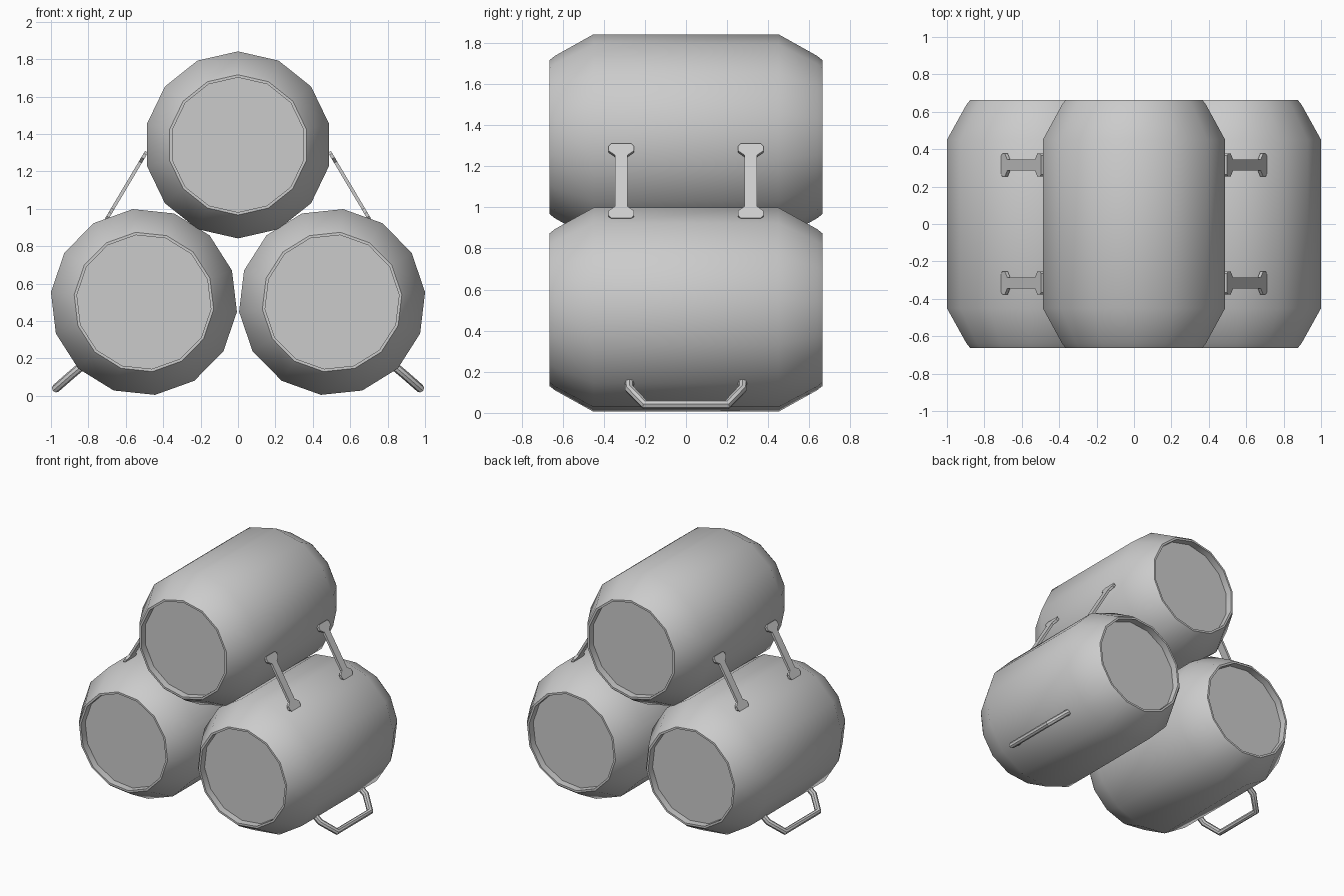
import bpy, bmesh, math
from mathutils import Vector, Matrix

if "Cube" in bpy.data.objects:
    bpy.data.objects.remove(bpy.data.objects["Cube"])

grey = bpy.data.materials.new("plain grey")
grey.use_nodes = True
grey.diffuse_color = (0.6, 0.6, 0.6, 1)
grey.node_tree.nodes["Principled BSDF"].inputs["Base Color"].default_value = (0.6, 0.6, 0.6, 1)


def finish(obj, angle):
    obj.data.materials.append(grey)
    bpy.ops.object.select_all(action='DESELECT')
    obj.select_set(True)
    bpy.context.view_layer.objects.active = obj
    bpy.ops.object.shade_smooth_by_angle(angle=math.radians(angle))


def mesh_object(name, bm):
    bmesh.ops.recalc_face_normals(bm, faces=bm.faces)
    mesh = bpy.data.meshes.new(name)
    bm.to_mesh(mesh)
    bm.free()
    obj = bpy.data.objects.new(name, mesh)
    bpy.context.collection.objects.link(obj)
    return obj


# Barrels: profile of (radius, y) lathed around the y axis, recessed ends
SIDES = 14
HALF = [(0.36, 0.61), (0.36, 0.663), (0.375, 0.663), (0.395, 0.638), (0.5, 0.45)]
PROFILE = HALF + [(r, -y) for r, y in reversed(HALF)]


def barrel(name, x, z, turn):
    bm = bmesh.new()
    rings = []
    for r, y in PROFILE:
        angles = [math.radians(90 + turn) + math.tau * i / SIDES for i in range(SIDES)]
        rings.append([bm.verts.new((r * math.cos(a), y, r * math.sin(a))) for a in angles])
    for a, b in zip(rings, rings[1:]):
        for i in range(SIDES):
            j = (i + 1) % SIDES
            bm.faces.new((a[i], a[j], b[j], b[i]))
    bm.faces.new(rings[0])
    bm.faces.new(rings[-1])
    obj = mesh_object(name, bm)
    obj.location = (x, 0, z)
    finish(obj, 40)


barrel("top_barrel", 0, 1.342, 0)
barrel("lower_left_barrel", 0.503, 0.502, -6.85)
barrel("lower_right_barrel", -0.503, 0.502, 6.85)

# Straps: flat bars with a widened head at both ends
HEAD = [(0.03, 0.145), (0.062, 0.17), (0.062, 0.195), (0.05, 0.21)]


def strap(name, side, y):
    top, foot = Vector((side * 0.492, y, 1.3)), Vector((side * 0.7, y, 0.95))
    along = (top - foot).normalized()
    across = Vector((0, 1, 0))
    out = across.cross(along)
    quarter = HEAD + [(-w, h) for w, h in reversed(HEAD)]
    outline = quarter + [(-w, -h) for w, h in quarter]
    bm = bmesh.new()
    middle = (top + foot) / 2
    face = bm.faces.new([bm.verts.new(middle + across * w + along * h - out * 0.009)
                         for w, h in outline])
    grown = bmesh.ops.extrude_face_region(bm, geom=[face])["geom"]
    bmesh.ops.translate(bm, vec=out * 0.018,
                        verts=[v for v in grown if isinstance(v, bmesh.types.BMVert)])
    finish(mesh_object(name, bm), 30)


# Handles: bent tubes near the ground
LEG = [(0.82, 0.275, 0.172), (0.885, 0.275, 0.118), (0.974, 0.2, 0.04)]


def handle(name, side):
    path = [(side * x, y, z) for x, y, z in LEG]
    path += [(x, -y, z) for x, y, z in reversed(path)]
    curve = bpy.data.curves.new(name, 'CURVE')
    curve.dimensions = '3D'
    curve.bevel_depth = 0.023
    curve.bevel_resolution = 2
    curve.use_fill_caps = True
    spline = curve.splines.new('POLY')
    spline.points.add(len(path) - 1)
    for point, co in zip(spline.points, path):
        point.co = (*co, 1)
    obj = bpy.data.objects.new(name, curve)
    bpy.context.collection.objects.link(obj)
    bpy.ops.object.select_all(action='DESELECT')
    obj.select_set(True)
    bpy.context.view_layer.objects.active = obj
    bpy.ops.object.convert(target='MESH')
    finish(bpy.context.object, 35)


for side, word in ((1, "left"), (-1, "right")):
    handle(word + "_handle", side)
    for y, end in ((-0.315, "front"), (0.315, "back")):
        strap(f"{word}_{end}_strap", side, y)
